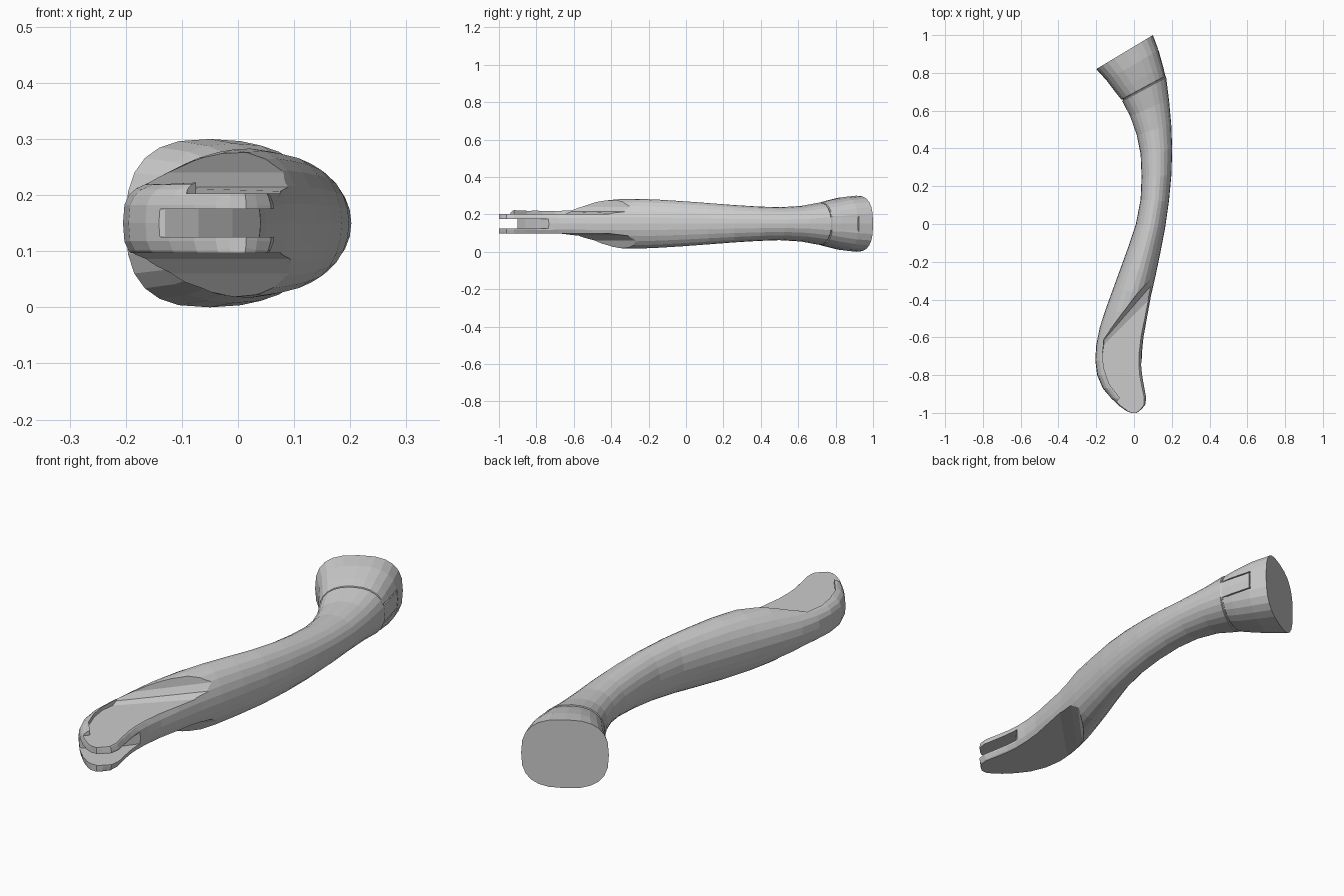
import bpy, bmesh, math
from mathutils import Vector

if "Cube" in bpy.data.objects:
    bpy.data.objects.remove(bpy.data.objects["Cube"])

MID = 0.15     # height of the symmetry plane
SIDES = 24

# Stations: left edge x, y, right edge x, y, half height, roundness exponent
STATIONS = [
    (-.20, .82, .10, 1.0, .150, 2.7), (-.145, .76, .13, .92, .142, 2.6),
    (-.10, .70, .155, .83, .125, 2.4), (-.065, .655, .168, .78, .113, 2.3),
    (-.02, .57, .185, .66, .095, 2.1), (.015, .47, .197, .53, .088, 2),
    (.035, .37, .202, .40, .092, 2), (.04, .25, .198, .26, .100, 2),
    (.035, .13, .185, .12, .110, 2), (.01, 0, .165, -.02, .120, 2),
    (-.03, -.12, .14, -.15, .128, 2), (-.07, -.23, .115, -.27, .133, 2),
    (-.11, -.34, .09, -.38, .131, 2), (-.15, -.45, .068, -.50, .120, 2.1),
    (-.182, -.55, .05, -.60, .100, 2.3), (-.20, -.64, .042, -.68, .083, 2.8),
    (-.205, -.72, .04, -.75, .077, 3.2), (-.195, -.80, .045, -.80, .075, 3.2),
    (-.165, -.87, .055, -.86, .075, 3.2), (-.125, -.92, .066, -.92, .075, 3.2),
    (-.08, -.963, .06, -.96, .075, 3.2), (-.04, -.99, .035, -.985, .073, 3.2),
    (-.015, -1.0, .015, -1.0, .068, 3.2)]
SEAM = 3


def section(st, shift=0.0, groove=1.0):
    """Superellipse cross-section spanning the left and right edge points."""
    lx, ly, rx, ry, h, n = st
    c = Vector(((lx + rx) / 2, (ly + ry) / 2, MID))
    d = Vector(((rx - lx) / 2, (ry - ly) / 2, 0))
    along = Vector((-d.y, d.x, 0)).normalized() * shift
    pts = []
    for i in range(SIDES):
        a = 2 * math.pi * i / SIDES
        u = math.copysign(abs(math.cos(a)) ** (2 / n), math.cos(a))
        v = math.copysign(abs(math.sin(a)) ** (2 / n), math.sin(a))
        k = 1.0 if (u > 0 and abs(v * h) < .035) else groove   # seam opens at the tab
        pts.append(c + along + d * u * k + Vector((0, 0, h * v * k)))
    return pts


def loft(name, rings):
    bm = bmesh.new()
    rows = [[bm.verts.new(p) for p in r] for r in rings]
    n = len(rows[0])
    for a, b in zip(rows, rows[1:]):
        for i in range(n):
            bm.faces.new((a[i], a[(i + 1) % n], b[(i + 1) % n], b[i]))
    bm.faces.new(rows[0])
    bm.faces.new(rows[-1])
    bmesh.ops.recalc_face_normals(bm, faces=bm.faces)
    me = bpy.data.meshes.new(name)
    bm.to_mesh(me)
    bm.free()
    ob = bpy.data.objects.new(name, me)
    bpy.context.collection.objects.link(ob)
    return ob


def cut(target, cutter):
    cutter.hide_render = True
    m = target.modifiers.new("cut", 'BOOLEAN')
    m.operation, m.solver, m.object = 'DIFFERENCE', 'EXACT', cutter
    bpy.context.view_layer.objects.active = target
    bpy.ops.object.modifier_apply(modifier=m.name)
    bpy.data.objects.remove(cutter)


# Main curved handle, with a fine seam groove below the flared end
rings = []
for i, st in enumerate(STATIONS):
    if i == SEAM:
        rings += [section(st, .005), section(st, .002, .95),
                  section(st, -.002, .95), section(st, -.005)]
    else:
        rings.append(section(st))
handle = loft("handle", rings)


# Flat cheeks of the tongue, blending up to the body with a concave slope
def cheek(name, first, rest, sign):
    """first: two back-edge points with their y shift at full height."""
    layers = []
    for dz, t in ((.053, 0), (.064, .5), (.09, .8), (.14, 1), (.25, 1.1)):
        pts = [(x, y + s * t) for x, y, s in first] + rest
        layers.append([Vector((x, y, MID + sign * dz)) for x, y in pts])
    return loft(name, layers)


rim = [(-.168, -.70), (-.158, -.77), (-.13, -.85), (-.075, -.92), (-.09, -.937)]
cut(handle, cheek("upper_cheek_cutter", [(.2, -.28, .16), (-.16, -.64, .05)],
                  rim + [(-.15, -1.05), (.2, -1.05)], 1))
cut(handle, cheek("lower_cheek_cutter", [(.2, -.28, .16), (-.3, -.78, .13)],
                  [(-.3, -1.05), (.2, -1.05)], -1))

# Slot between the two tongue plates
slot = [(-.3, -.90), (-.13, -.90), (-.07, -.86), (-.01, -.80), (.05, -.72),
        (.3, -.72), (.3, -1.1), (-.3, -1.1)]
cut(handle, loft("slot_cutter",
                 [[Vector((x, y, z)) for x, y in slot] for z in (.125, .175)]))

# Tab outline engraved on the outer side of the flared end
p, q = Vector((.166, .783, MID)), Vector((.127, .925, MID))
t = (q - p).normalized()
out = Vector((t.y, -t.x, 0))


def bar(name, a, b, z0, z1):
    o = [p + t * a, p + t * b]
    base = [o[0] - out * .009, o[1] - out * .009, o[1] + out * .03, o[0] + out * .03]
    return loft(name, [[Vector((v.x, v.y, z)) for v in base] for z in (z0, z1)])


length = (q - p).length
cut(handle, bar("tab_top_cutter", 0, length, MID + .037, MID + .042))
cut(handle, bar("tab_bottom_cutter", 0, length, MID - .042, MID - .037))
cut(handle, bar("tab_end_cutter", length - .005, length, MID - .042, MID + .042))
